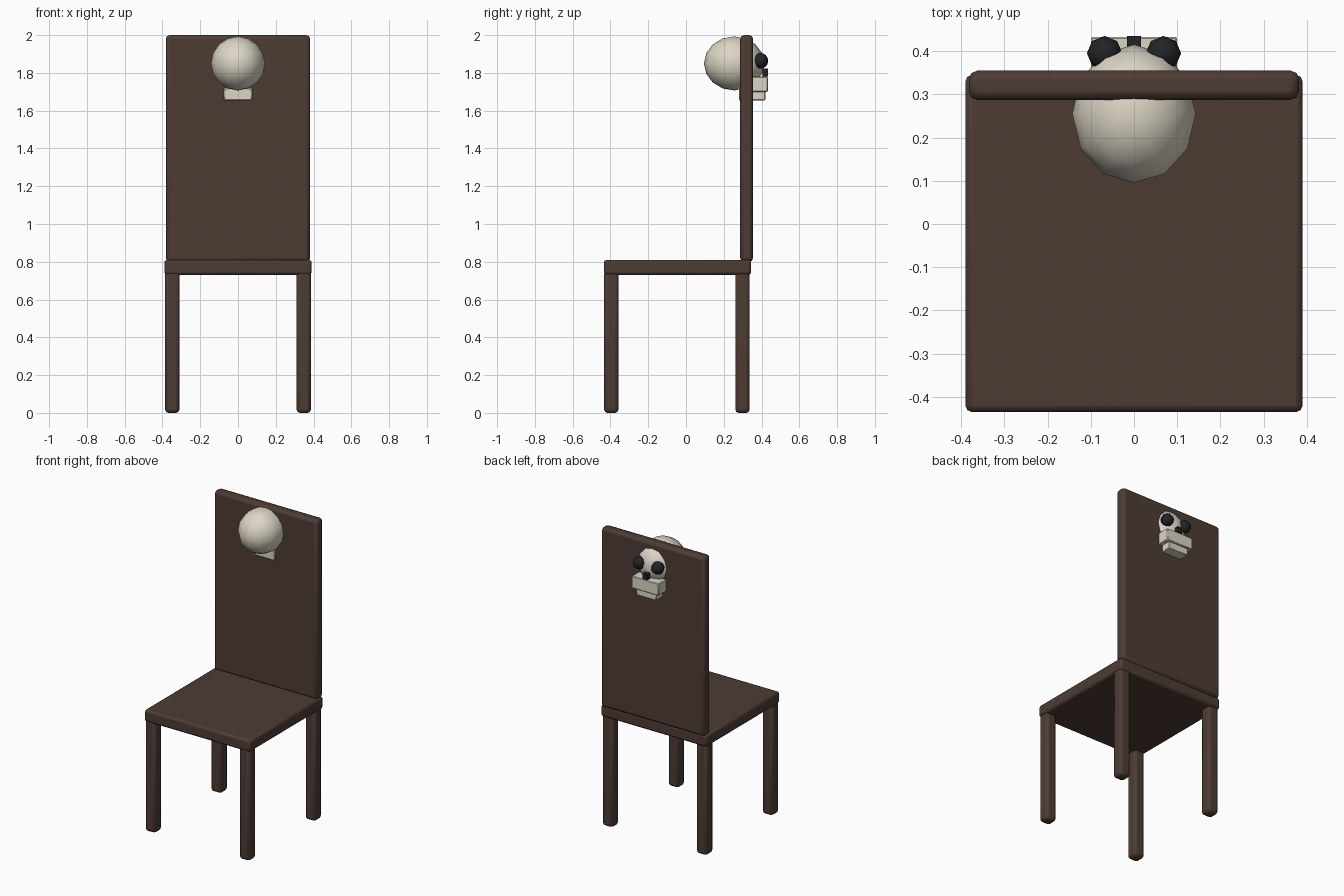
import bpy
import math

if "Cube" in bpy.data.objects:
    bpy.data.objects.remove(bpy.data.objects["Cube"])


def material(name, color):
    m = bpy.data.materials.new(name)
    m.diffuse_color = (*color, 1)
    m.use_nodes = True
    m.node_tree.nodes["Principled BSDF"].inputs["Base Color"].default_value = m.diffuse_color
    return m


wood = material("dark_wood", (0.075, 0.045, 0.034))
bone = material("bone", (0.72, 0.67, 0.56))
black = material("black", (0.017, 0.017, 0.021))


def box(name, lo, hi, mat, bevel=0.0, segments=2):
    """Box between two corners, with optionally rounded edges."""
    bpy.ops.mesh.primitive_cube_add(
        size=1, location=[(a + b) / 2 for a, b in zip(lo, hi)])
    ob = bpy.context.object
    ob.name = name
    ob.scale = [b - a for a, b in zip(lo, hi)]
    bpy.ops.object.transform_apply(location=False, rotation=False, scale=True)
    ob.data.materials.append(mat)
    if bevel:
        mod = ob.modifiers.new("rounded_edges", 'BEVEL')
        mod.width = bevel
        mod.segments = segments
        bpy.ops.object.shade_smooth_by_angle(angle=math.radians(50))
    return ob


def ball(name, center, radii, segments, rings, mat):
    """Smooth-shaded low-poly ellipsoid."""
    bpy.ops.mesh.primitive_uv_sphere_add(
        segments=segments, ring_count=rings, radius=1, location=center)
    ob = bpy.context.object
    ob.name = name
    ob.scale = radii
    bpy.ops.object.transform_apply(location=False, rotation=False, scale=True)
    ob.data.materials.append(mat)
    bpy.ops.object.shade_smooth()
    return ob


# Chair: seat, tall back and four legs
box("seat", (-0.39, -0.435, 0.73), (0.39, 0.345, 0.81), wood, 0.015)
box("backrest", (-0.382, 0.287, 0.80), (0.382, 0.355, 2.0), wood, 0.02)
for side, x in (("left", -0.348), ("right", 0.348)):
    for end, y in (("front", -0.396), ("back", 0.299)):
        box(f"{end}_{side}_leg", (x - 0.038, y - 0.038, 0.0),
            (x + 0.038, y + 0.038, 0.75), wood, 0.018)

# Skull ornament set through the back, facing backwards
ball("cranium", (0, 0.255, 1.85), (0.143, 0.16, 0.143), 12, 8, bone)
box("upper_jaw", (-0.1, 0.3, 1.70), (0.1, 0.433, 1.78), bone, 0.004, 1)
box("lower_jaw", (-0.074, 0.28, 1.655), (0.074, 0.42, 1.72), bone, 0.004, 1)
box("nose", (-0.016, 0.405, 1.782), (0.016, 0.435, 1.822), black)
for side, x in (("left", -0.068), ("right", 0.068)):
    ball(f"{side}_eye_socket", (x, 0.395, 1.864), (0.041, 0.04, 0.041), 8, 8, black)
